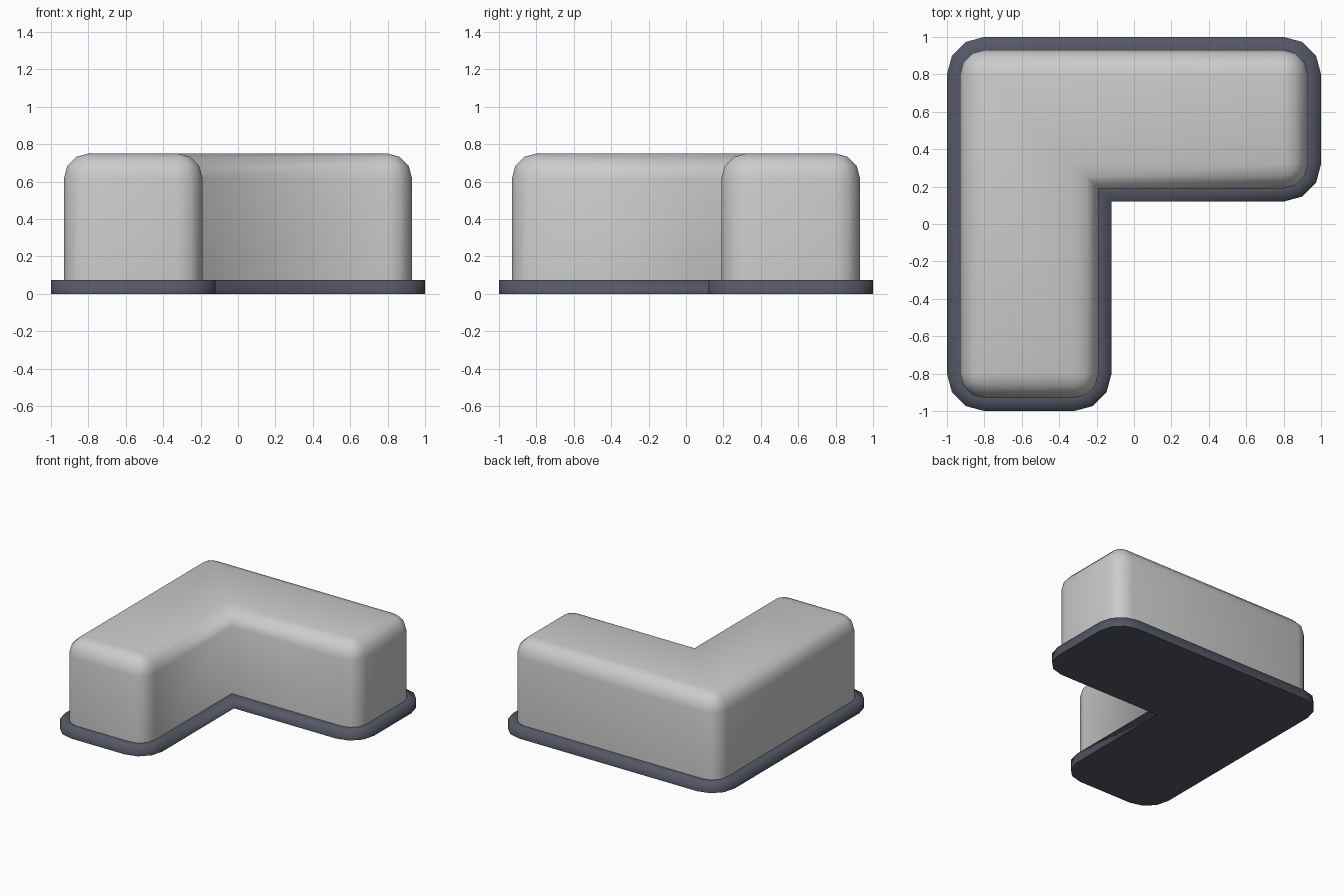
import bpy
import bmesh
from math import cos, sin, pi

if "Cube" in bpy.data.objects:
    bpy.data.objects.remove(bpy.data.objects["Cube"])

OUT, ARM, STEPS = 0.8, 0.32, 3  # corner centres and segments per rounded corner


def outline(r):
    """L-shaped loop at distance r from the corner centres, inner corner sharp."""
    corners = [(-OUT, -OUT, 2), (-ARM, -OUT, 3), None,
               (OUT, ARM, 3), (OUT, OUT, 0), (-OUT, OUT, 1)]
    pts = []
    for c in corners:
        if c is None:
            pts.append((-ARM + r, ARM - r))
            continue
        for i in range(STEPS + 1):
            a = (c[2] + i / STEPS) * pi / 2
            pts.append((c[0] + r * cos(a), c[1] + r * sin(a)))
    return pts


def loft(name, levels, cap_bottom=False, cap_top=False):
    """Skin L-shaped loops given as (radius, height) from the bottom up."""
    bm = bmesh.new()
    rings = [[bm.verts.new((x, y, z)) for x, y in outline(r)] for r, z in levels]
    for lo, hi in zip(rings, rings[1:]):
        for i in range(len(lo)):
            j = (i + 1) % len(lo)
            bm.faces.new((lo[i], lo[j], hi[j], hi[i]))
    for f in bm.faces:
        f.smooth = True
    if cap_top:
        bm.faces.new(rings[-1]).smooth = True
    if cap_bottom:
        face = bm.faces.new(rings[0][::-1])
        for e in face.edges:
            e.smooth = False
    bmesh.ops.remove_doubles(bm, verts=bm.verts[:], dist=1e-5)
    mesh = bpy.data.meshes.new(name)
    bm.to_mesh(mesh)
    bm.free()
    obj = bpy.data.objects.new(name, mesh)
    bpy.context.collection.objects.link(obj)
    return obj


# Grey body with a rounded top edge
R, TOP, RIM = 0.13, 0.75, 0.075
round_edge = [(R * cos(i * pi / 6), TOP - R + R * sin(i * pi / 6)) for i in range(3)]
loft("body", [(R, RIM)] + round_edge + [(0.0, TOP)], cap_top=True)

# Dark base plate with a rim around the body
base = loft("base_plate", [(0.2, 0.0), (0.2, RIM), (R, RIM)], cap_bottom=True)
mat = bpy.data.materials.new("dark_slate")
mat.diffuse_color = (0.09, 0.095, 0.13, 1.0)
mat.use_nodes = True
mat.node_tree.nodes["Principled BSDF"].inputs["Base Color"].default_value = mat.diffuse_color
base.data.materials.append(mat)
